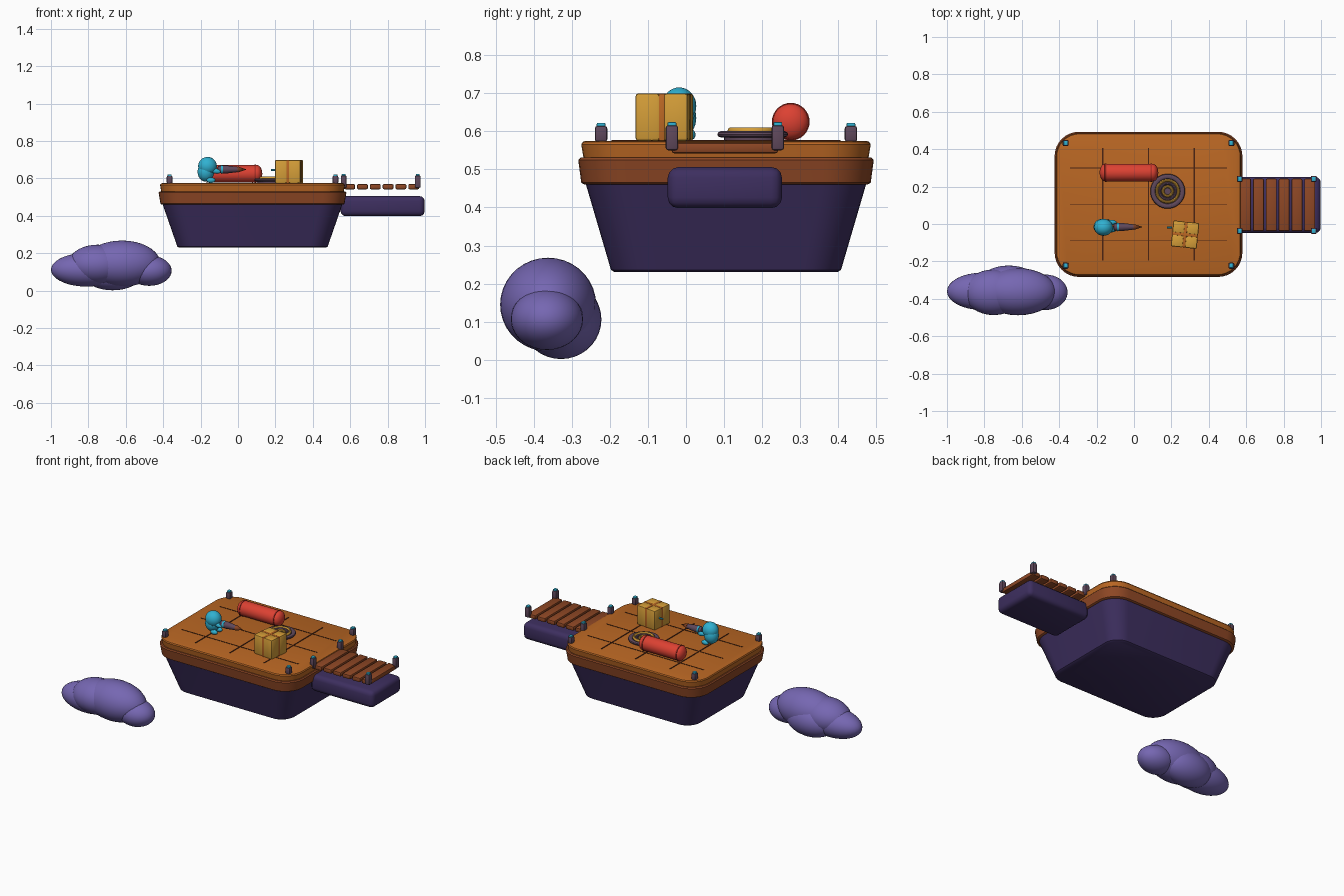
import bpy, bmesh, math
from mathutils import Vector, Matrix

if "Cube" in bpy.data.objects:
    bpy.data.objects.remove(bpy.data.objects["Cube"])


def mat(name, r, g, b):
    m = bpy.data.materials.new(name)
    m.diffuse_color = (r, g, b, 1)
    m.use_nodes = True
    m.node_tree.nodes["Principled BSDF"].inputs["Base Color"].default_value = m.diffuse_color
    return m


DECK = mat("orange wood", 0.49, 0.135, 0.017)
RIM = mat("red brown wood", 0.27, 0.063, 0.018)
LINE = mat("dark seam", 0.07, 0.017, 0.006)
HULL = mat("dark purple", 0.047, 0.028, 0.115)
CLOUD = mat("lavender", 0.18, 0.135, 0.445)
RED = mat("red", 0.72, 0.053, 0.032)
DARKRED = mat("deep red", 0.42, 0.03, 0.02)
GOLD = mat("gold", 0.66, 0.34, 0.04)
CYAN = mat("cyan", 0.03, 0.44, 0.64)
MAUVE = mat("mauve", 0.115, 0.065, 0.105)


def finish(name, bm, m, angle=35):
    bmesh.ops.recalc_face_normals(bm, faces=bm.faces)
    me = bpy.data.meshes.new(name)
    bm.to_mesh(me)
    bm.free()
    ob = bpy.data.objects.new(name, me)
    bpy.context.collection.objects.link(ob)
    me.materials.append(m)
    bpy.ops.object.select_all(action='DESELECT')
    ob.select_set(True)
    bpy.context.view_layer.objects.active = ob
    bpy.ops.object.shade_smooth_by_angle(angle=math.radians(angle))
    return ob


def box(name, c, size, m, bevel=0.0, rot=0.0, seg=2):
    bm = bmesh.new()
    bmesh.ops.create_cube(bm, size=1)
    bmesh.ops.scale(bm, vec=size, verts=bm.verts)
    if bevel:
        bmesh.ops.bevel(bm, geom=list(bm.edges), offset=bevel, segments=seg,
                        affect='EDGES', profile=0.5)
    ob = finish(name, bm, m)
    ob.location = c
    ob.rotation_euler.z = rot
    return ob


def ball(name, c, r, m, tilt=0.0):
    bm = bmesh.new()
    bmesh.ops.create_uvsphere(bm, u_segments=32, v_segments=18, radius=1)
    bmesh.ops.scale(bm, vec=r, verts=bm.verts)
    ob = finish(name, bm, m, 60)
    ob.location = c
    ob.rotation_euler.y = tilt
    return ob


def lathe(name, profile, c, m, along_x=False, n=32):
    """Revolve (radius, height) points; optionally lay the axis along x."""
    bm = bmesh.new()
    vs = [bm.verts.new((r, 0, z)) for r, z in profile]
    es = [bm.edges.new(p) for p in zip(vs, vs[1:])]
    bmesh.ops.spin(bm, geom=vs + es, cent=(0, 0, 0), axis=(0, 0, 1),
                   angle=2 * math.pi, steps=n, use_duplicate=False)
    bmesh.ops.remove_doubles(bm, verts=bm.verts, dist=1e-5)
    if along_x:
        bmesh.ops.rotate(bm, verts=bm.verts, cent=(0, 0, 0),
                         matrix=Matrix.Rotation(math.pi / 2, 3, 'Y'))
    ob = finish(name, bm, m)
    ob.location = c
    return ob


CX, CY = 0.0775, 0.105


def rounded_loft(name, rings, m, n=8):
    """Stack rounded rectangles given as (half x, half y, corner radius, z)."""
    bm = bmesh.new()
    loops = []
    for hx, hy, r, z in rings:
        loop = []
        for q, (sx, sy) in enumerate([(1, 1), (-1, 1), (-1, -1), (1, -1)]):
            for i in range(n + 1):
                a = math.pi / 2 * (q + i / n)
                loop.append(bm.verts.new((CX + sx * (hx - r) + r * math.cos(a),
                                          CY + sy * (hy - r) + r * math.sin(a), z)))
        loops.append(loop)
    for a, b in zip(loops, loops[1:]):
        for i in range(len(a)):
            j = (i + 1) % len(a)
            bm.faces.new((a[i], a[j], b[j], b[i]))
    bm.faces.new(loops[0][::-1])
    bm.faces.new(loops[-1])
    return finish(name, bm, m)


# Platform: tapered hull, brown rim and wooden deck
rounded_loft("hull", [(0.392, 0.292, 0.085, 0.230), (0.402, 0.302, 0.095, 0.236),
                      (0.485, 0.372, 0.12, 0.475)], HULL)
rounded_loft("rim", [(0.485, 0.372, 0.12, 0.460), (0.492, 0.380, 0.125, 0.465),
                     (0.502, 0.388, 0.13, 0.525), (0.496, 0.382, 0.125, 0.531)], RIM)
rounded_loft("deck", [(0.488, 0.374, 0.12, 0.529), (0.494, 0.380, 0.125, 0.565),
                      (0.490, 0.376, 0.12, 0.572), (0.482, 0.368, 0.115, 0.575)], DECK)

# Deck seams
for i in (-1, 0, 1):
    box("deck_seam_long", (CX + i * 0.245, CY, 0.575), (0.007, 0.60, 0.005), LINE)
    box("deck_seam_cross", (CX, CY + i * 0.195, 0.575), (0.84, 0.004, 0.004), LINE)

# Side dock with planks
box("dock_block", (0.773, 0.102, 0.452), (0.45, 0.30, 0.108), HULL, 0.028, seg=3)
for i in range(6):
    box("dock_plank", (0.597 + i * 0.0685, 0.102, 0.556), (0.058, 0.28, 0.028), RIM, 0.007)


def post(name, x, y, z0, z1):
    box(name, (x, y, (z0 + z1) / 2), (0.031, 0.033, z1 - z0), MAUVE, 0.007)
    box(name + "_cap", (x, y, z1 + 0.002), (0.021, 0.023, 0.012), CYAN, 0.003)


# Corner posts
for sx in (-1, 1):
    for sy in (-1, 1):
        post("deck_post", CX + sx * 0.443, CY + sy * 0.328, 0.572, 0.614)
        post("dock_post", 0.763 + sx * 0.198, 0.102 + sy * 0.139, 0.550, 0.616)

# Red roll with rounded ends and two bands
R, H = 0.047, 0.157
arc = [(R * math.sin(math.radians(a)), H - 0.03 + 0.03 * math.cos(math.radians(a)))
       for a in range(0, 91, 15)]
lathe("red_roll", arc + [(r, -z) for r, z in arc[::-1]], (-0.027, 0.275, 0.625),
      RED, True)
for x in (-0.152, 0.092):
    lathe("roll_band", [(0.044, -0.005), (0.0495, -0.004), (0.0495, 0.004), (0.044, 0.005)],
          (x, 0.275, 0.625), DARKRED, True)


def ring(name, r, w, h, z, m):
    pts = [(r + w * math.cos(i * math.pi / 5), h * math.sin(i * math.pi / 5))
           for i in range(11)]
    lathe(name, pts, (0.18, 0.175, z), m, n=40)


# Coiled rope on the deck
lathe("coil_base", [(0, 0.010), (0.075, 0.010), (0.075, 0)], (0.18, 0.175, 0.577), MAUVE)
ring("coil_outer", 0.079, 0.014, 0.009, 0.592, MAUVE)
ring("coil_gold", 0.058, 0.008, 0.009, 0.601, GOLD)
ring("coil_middle", 0.043, 0.009, 0.009, 0.596, MAUVE)
ring("coil_inner", 0.025, 0.008, 0.008, 0.597, GOLD)

# Parcel: four padded quarters around a crossed strap
P = Vector((0.273, -0.057, 0.637))
turn = math.radians(-6)
spin = Matrix.Rotation(turn, 3, 'Z')
for sx in (-1, 1):
    for sy in (-1, 1):
        box("parcel_quarter", P + spin @ Vector((sx * 0.037, sy * 0.037, 0)),
            (0.065, 0.065, 0.125), GOLD, 0.008, turn)
box("parcel_strap_a", P, (0.136, 0.016, 0.124), DECK, 0.002, turn)
box("parcel_strap_b", P, (0.016, 0.136, 0.124), DECK, 0.002, turn)
lathe("parcel_tag", [(0, -0.013), (0.005, -0.013), (0.005, 0.013), (0, 0.013)],
      (0.19, -0.018, 0.645), CYAN, True, 10)

# Small egg-shaped figure leaning over its tool
ball("figure_body", (-0.172, -0.015, 0.635), (0.044, 0.042, 0.052), CYAN)
ball("figure_head", (-0.163, -0.018, 0.666), (0.050, 0.045, 0.049), CYAN)
for y in (-0.038, 0.010):
    ball("figure_foot", (-0.145, y, 0.591), (0.024, 0.015, 0.015), CYAN)
    ball("figure_arm", (-0.122, y * 0.8, 0.640), (0.030, 0.014, 0.014), CYAN, 0.2)
lathe("tool_handle", [(0, -0.055), (0.019, -0.05), (0.022, -0.01), (0.016, 0.04),
                      (0.013, 0.062), (0, 0.062)], (-0.057, -0.016, 0.648), MAUVE, True, 16)
lathe("tool_collar", [(0.012, -0.006), (0.023, -0.006), (0.022, 0.006), (0.012, 0.006)],
      (-0.085, -0.016, 0.648), CYAN, True, 16)
lathe("tool_tip", [(0, 0), (0.017, 0), (0, 0.05)], (-0.003, -0.016, 0.648), RIM, True, 16)

# Cloud made of overlapping puffs
for c, r in [((-0.81, -0.36, 0.112), (0.19, 0.10, 0.09)),
             ((-0.75, -0.365, 0.140), (0.16, 0.122, 0.106)),
             ((-0.62, -0.362, 0.145), (0.205, 0.126, 0.123)),
             ((-0.67, -0.328, 0.106), (0.17, 0.106, 0.104)),
             ((-0.475, -0.365, 0.107), (0.12, 0.095, 0.081))]:
    ball("cloud_puff", c, r, CLOUD)
